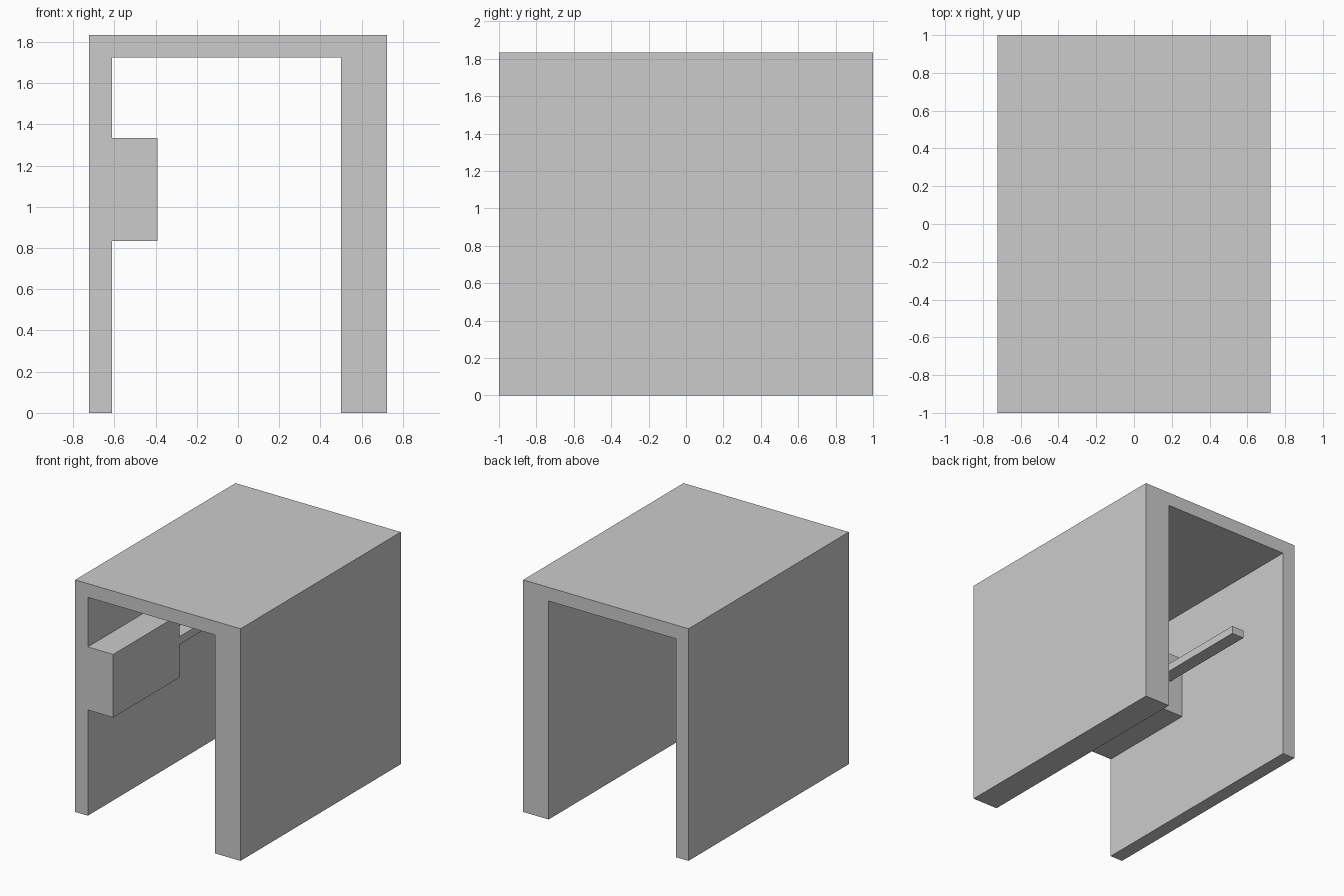
import bpy, bmesh

if "Cube" in bpy.data.objects:
    bpy.data.objects.remove(bpy.data.objects["Cube"])


def extrude_profile(name, points, y0, y1):
    """Extrude a closed x-z outline from y0 to y1."""
    bm = bmesh.new()
    face = bm.faces.new([bm.verts.new((x, y0, z)) for x, z in points])
    result = bmesh.ops.extrude_face_region(bm, geom=[face])
    verts = [v for v in result["geom"] if isinstance(v, bmesh.types.BMVert)]
    bmesh.ops.translate(bm, verts=verts, vec=(0, y1 - y0, 0))
    bmesh.ops.recalc_face_normals(bm, faces=bm.faces)
    mesh = bpy.data.meshes.new(name)
    bm.to_mesh(mesh)
    bm.free()
    obj = bpy.data.objects.new(name, mesh)
    bpy.context.collection.objects.link(obj)
    return obj


def rectangle(x0, x1, z0, z1):
    return [(x0, z0), (x1, z0), (x1, z1), (x0, z1)]


HALF_W, HEIGHT = 0.722, 1.833
LEFT_IN, RIGHT_IN, ROOF_IN = -0.612, 0.5, 1.725

# Open-ended channel: thin left wall, thick right wall and roof
extrude_profile("channel_shell", [
    (-HALF_W, 0), (LEFT_IN, 0), (LEFT_IN, ROOF_IN), (RIGHT_IN, ROOF_IN),
    (RIGHT_IN, 0), (HALF_W, 0), (HALF_W, HEIGHT), (-HALF_W, HEIGHT)], -1, 1)

# Block mounted on the inside of the left wall
extrude_profile("wall_block", rectangle(LEFT_IN, -0.39, 0.835, 1.333), -1, -0.17)

# Slim bar reaching back from the block, clear of the wall
extrude_profile("rear_bar", rectangle(-0.497, -0.39, 1.095, 1.158), -0.17, 0.677)
